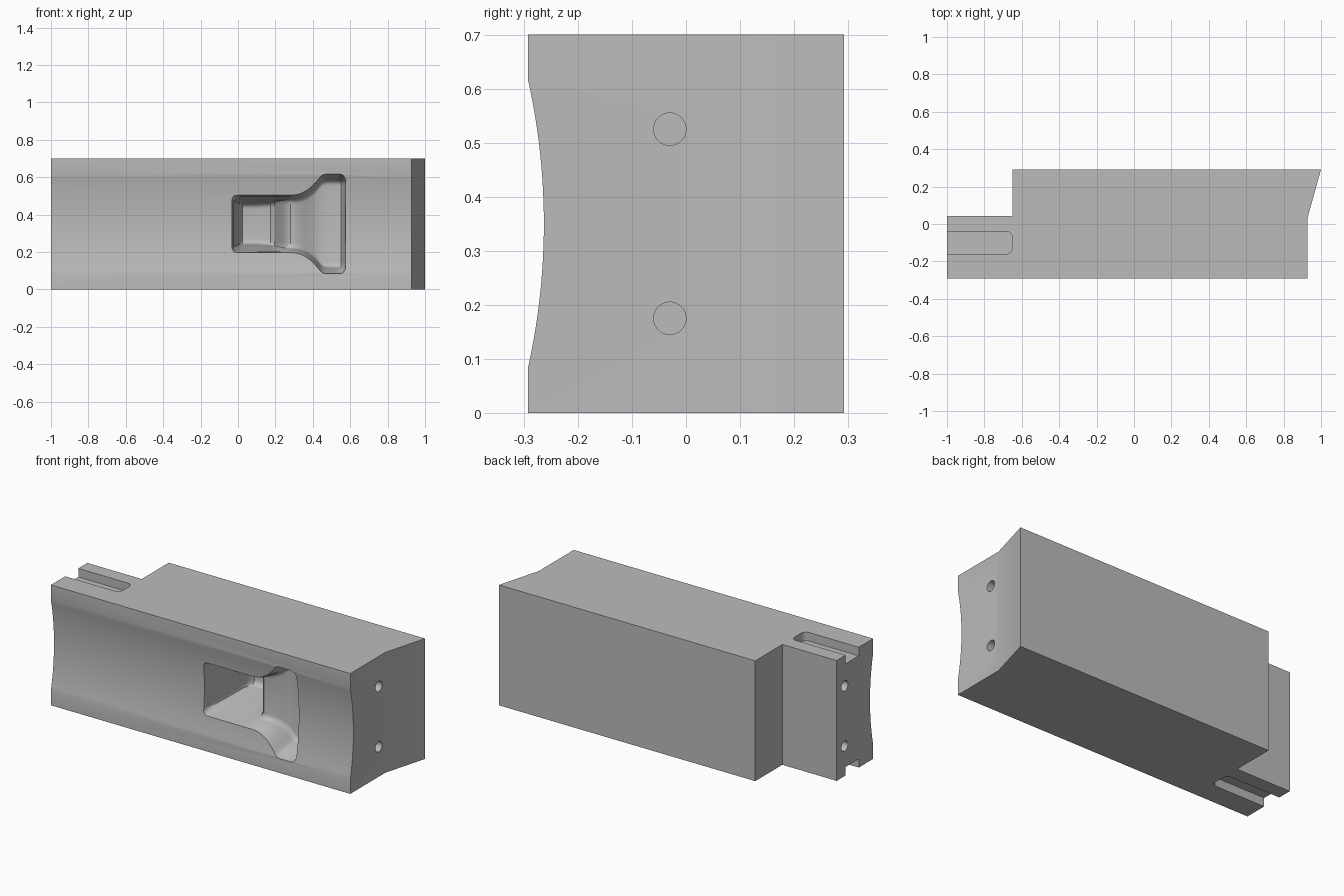
import bpy, bmesh, math
from mathutils import Vector

if "Cube" in bpy.data.objects:
    bpy.data.objects.remove(bpy.data.objects["Cube"], do_unlink=True)

grey = bpy.data.materials.new("plain grey")
grey.use_nodes = True
grey.diffuse_color = (0.5, 0.5, 0.5, 1)
grey.node_tree.nodes["Principled BSDF"].inputs["Base Color"].default_value = (0.5, 0.5, 0.5, 1)

HEIGHT, HALF_Y = 0.7, 0.292
MID_Z = HEIGHT / 2


def loft(name, rings):
    """Skin a list of equal-length point rings and cap both ends."""
    bm = bmesh.new()
    loops = [[bm.verts.new(p) for p in ring] for ring in rings]
    for a, b in zip(loops, loops[1:]):
        for i in range(len(a)):
            j = (i + 1) % len(a)
            bm.faces.new((a[i], a[j], b[j], b[i]))
    bm.faces.new(loops[0])
    bm.faces.new(loops[-1])
    bmesh.ops.recalc_face_normals(bm, faces=bm.faces)
    mesh = bpy.data.meshes.new(name)
    bm.to_mesh(mesh)
    bm.free()
    obj = bpy.data.objects.new(name, mesh)
    mesh.materials.append(grey)
    bpy.context.collection.objects.link(obj)
    return obj


def prism(name, outline, z0, z1):
    return loft(name, [[(x, y, z) for x, y in outline] for z in (z0, z1)])


def cut(obj, cutter):
    """Subtract the cutter and bake the result."""
    mod = obj.modifiers.new("cut", "BOOLEAN")
    mod.operation, mod.solver, mod.object = "DIFFERENCE", "EXACT", cutter
    bpy.context.view_layer.objects.active = obj
    bpy.ops.object.modifier_apply(modifier=mod.name)
    bpy.data.objects.remove(cutter, do_unlink=True)


# Block with a shallow cylindrical hollow along the front
chord, sag = 0.265, 0.029
radius = (chord ** 2 + sag ** 2) / (2 * sag)
section = [(HALF_Y, 0), (-HALF_Y, 0)]
for i in range(25):
    dz = chord * (i / 12 - 1)
    y = -HALF_Y + sag - radius + math.sqrt(radius ** 2 - dz ** 2)
    section.append((y, MID_Z + dz))
section += [(-HALF_Y, HEIGHT), (HALF_Y, HEIGHT)]
block = loft("block", [[(x, y, z) for y, z in section] for x in (-1, 1)])

# Slanted right end and stepped back corner
cut(block, prism("end_cutter", [(0.927, -0.5), (1.2, -0.5), (1.2, HALF_Y), (1, HALF_Y),
                                (0.927, 0.03)], -0.1, 0.8))
cut(block, prism("step_cutter", [(-1.2, 0.043), (-0.65, 0.043), (-0.65, 0.5), (-1.2, 0.5)],
                 -0.1, 0.8))

# Round-cornered slots in the top and bottom of the tongue
slot_y, slot_half, corner = -0.1, 0.06, 0.032
outline = [(-1.1, slot_y - slot_half)]
for side in (-1, 1):
    arc = [(-0.65 - corner + corner * math.cos(a), slot_y + side * (slot_half - corner + corner * math.sin(a)))
           for a in (math.pi / 2 * k / 6 for k in range(7))]
    outline += arc[::-1] if side < 0 else arc
outline.append((-1.1, slot_y + slot_half))
for z0, z1 in ((-0.1, 0.05), (HEIGHT - 0.05, HEIGHT + 0.1)):
    cut(block, prism("slot_cutter", outline, z0, z1))

# Blind pin holes in both ends
for x0, x1 in ((-1.1, -0.85), (0.78, 1.1)):
    for z in (0.175, 0.525):
        circle = [(math.tau * k / 32) for k in range(32)]
        cut(block, loft("hole_cutter", [[(x, -0.03 + 0.03 * math.cos(a), z + 0.03 * math.sin(a))
                                         for a in circle] for x in (x0, x1)]))


# Flared pocket: deep well, rounded ridge, then a wide shallow bay
def pocket_ring(x, half, floor, draft):
    rim = -0.262
    deep = max(floor - rim, 0.004)
    fillet = min(0.03, deep * 0.4)
    side = [(half + 0.012, -0.45), (half + 0.012, rim - 0.035), (half + 0.009, rim - 0.01),
            (half, rim + deep * 0.08)]
    inner = half - draft
    for k in range(6):
        a = math.pi / 2 * k / 5
        side.append((inner - fillet * (1 - math.cos(a)), floor - fillet * (1 - math.sin(a))))
    lower = [(x, y, MID_Z - w) for w, y in side]
    upper = [(x, y, MID_Z + w) for w, y in reversed(side)]
    return lower + upper


def smooth(t):
    return t * t * (3 - 2 * t)


rings = [pocket_ring(*s) for s in (
    (-0.032, 0.125, -0.25, 0.005), (-0.025, 0.138, -0.22, 0.01), (-0.018, 0.143, -0.15, 0.02),
    (0.005, 0.145, 0.06, 0.035), (0.012, 0.145, 0.095, 0.035), (0.025, 0.145, 0.115, 0.035),
    (0.1, 0.145, 0.12, 0.035), (0.175, 0.145, 0.12, 0.03), (0.195, 0.145, 0.1, 0.025))]
# Steep wall rising to the ridge
for k in range(1, 7):
    t = k / 6
    rings.append(pocket_ring(0.195 + 0.085 * t, 0.145, 0.1 - 0.26 * math.sin(t * math.pi / 2),
                             0.025 - 0.015 * t))
# Flaring sides with the floor sloping down to the bay
for k in range(1, 13):
    t = k / 12
    rings.append(pocket_ring(0.28 + 0.16 * t, 0.145 + 0.095 * t ** 2.2,
                             -0.16 + 0.05 * smooth(t), 0.01 + 0.01 * t))
rings += [pocket_ring(*s) for s in (
    (0.452, 0.25, -0.11, 0.02), (0.47, 0.255, -0.11, 0.02), (0.53, 0.255, -0.11, 0.02),
    (0.55, 0.254, -0.115, 0.02), (0.56, 0.25, -0.14, 0.02), (0.569, 0.24, -0.21, 0.015),
    (0.576, 0.225, -0.25, 0.005))]
cut(block, loft("pocket_cutter", rings))

# Smooth the curved faces, keep the machined edges sharp
bpy.ops.object.select_all(action="DESELECT")
block.select_set(True)
bpy.context.view_layer.objects.active = block
bpy.ops.object.shade_smooth_by_angle(angle=math.radians(30))
